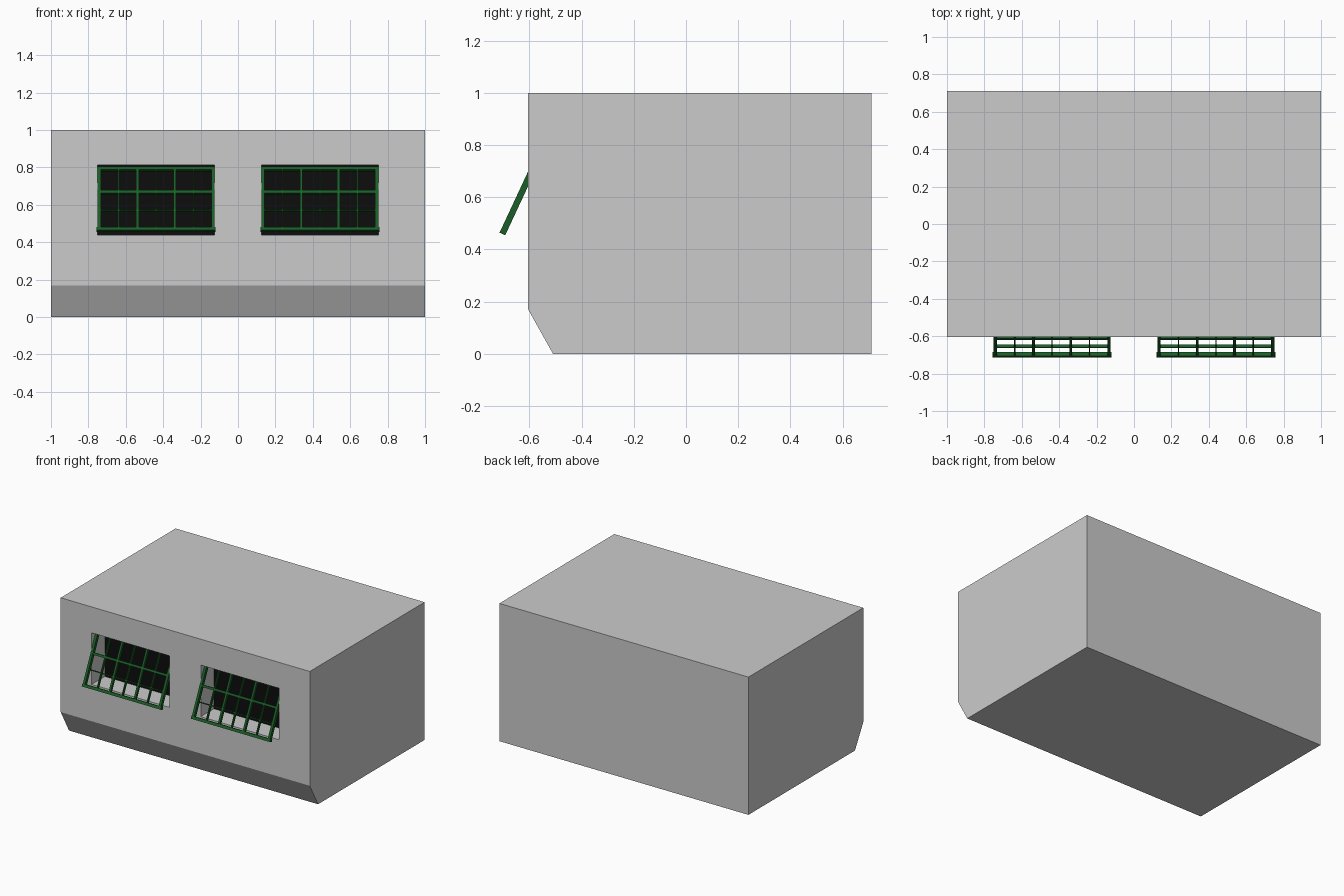
import bpy, bmesh, math
from mathutils import Matrix, Vector

if "Cube" in bpy.data.objects:
    bpy.data.objects.remove(bpy.data.objects["Cube"])

def material(name, rgb):
    m = bpy.data.materials.new(name)
    m.diffuse_color = (*rgb, 1)
    m.use_nodes = True
    m.node_tree.nodes["Principled BSDF"].inputs["Base Color"].default_value = m.diffuse_color
    return m

GREEN = material("dark_green", (0.01, 0.11, 0.02))
BLACK = material("black", (0.004, 0.004, 0.004))

def add_object(name, bm, mat=None):
    bmesh.ops.recalc_face_normals(bm, faces=bm.faces)
    me = bpy.data.meshes.new(name)
    bm.to_mesh(me)
    bm.free()
    ob = bpy.data.objects.new(name, me)
    bpy.context.collection.objects.link(ob)
    if mat:
        me.materials.append(mat)
    return ob

def add_box(bm, center, size):
    bmesh.ops.create_cube(bm, size=1, matrix=Matrix.Translation(center) @ Matrix.Diagonal((*size, 1)))

# Wall block: side profile with chamfered front bottom edge, extruded along x
bm = bmesh.new()
profile = [(-0.605, 0.17), (-0.51, 0), (0.712, 0), (0.712, 1), (-0.605, 1)]
face = bm.faces.new([bm.verts.new((-1, y, z)) for y, z in profile])
ext = bmesh.ops.extrude_face_region(bm, geom=[face])
bmesh.ops.translate(bm, vec=(2, 0, 0), verts=[v for v in ext["geom"] if isinstance(v, bmesh.types.BMVert)])
wall = add_object("wall_block", bm)

W, Z0, Z1 = 0.627, 0.438, 0.812      # window opening
BACK = -0.45                         # depth of the recess
CENTERS = (-0.438, 0.438)

# Recesses cut into the front
bm = bmesh.new()
for cx in CENTERS:
    add_box(bm, (cx, (BACK - 0.8) / 2, (Z0 + Z1) / 2), (W, BACK + 0.8, Z1 - Z0))
cutter = add_object("recess_cutter", bm)
cutter.hide_render = True
mod = wall.modifiers.new("recesses", 'BOOLEAN')
mod.operation = 'DIFFERENCE'
mod.solver = 'EXACT'
mod.object = cutter
bpy.context.view_layer.objects.active = wall
bpy.ops.object.modifier_apply(modifier=mod.name)
bpy.data.objects.remove(cutter)

# Top-hung sash tilted outwards, built hanging down from its hinge
TILT = math.radians(25)
HINGE = (-0.545, 0.80)
LENGTH, DEPTH = 0.376, 0.024

def sash(name, cx):
    bm = bmesh.new()
    half = W / 2
    # side stiles and bottom/top rails
    for s in (-1, 1):
        add_box(bm, (s * (half - 0.009), 0, -LENGTH / 2), (0.018, DEPTH, LENGTH))
    add_box(bm, (0, 0, -0.009), (W, DEPTH, 0.018))
    add_box(bm, (0, 0, -LENGTH + 0.010), (W + 0.008, DEPTH, 0.020))
    # glazing bars, alternately thin and thick
    for i in range(1, 6):
        w = 0.007 if i % 2 else 0.015
        add_box(bm, ((i - 3) * 0.1, 0, -LENGTH / 2), (w, DEPTH * 0.8, LENGTH - 0.02))
    for z, h in ((0.667, 0.016), (0.568, 0.007)):
        add_box(bm, (0, 0, (z - HINGE[1]) / math.cos(TILT)), (W - 0.02, DEPTH * 0.8, h))
    ob = add_object(name, bm, GREEN)
    ob.location = (cx, *HINGE)
    ob.rotation_euler.x = -TILT

for side, cx in zip(("left", "right"), CENTERS):
    sash(side + "_window_sash", cx)
    # dark panel at the back of the recess
    bm = bmesh.new()
    add_box(bm, (cx, BACK - 0.002, (Z0 + Z1) / 2), (W, 0.006, Z1 - Z0))
    add_object(side + "_dark_panel", bm, BLACK)
